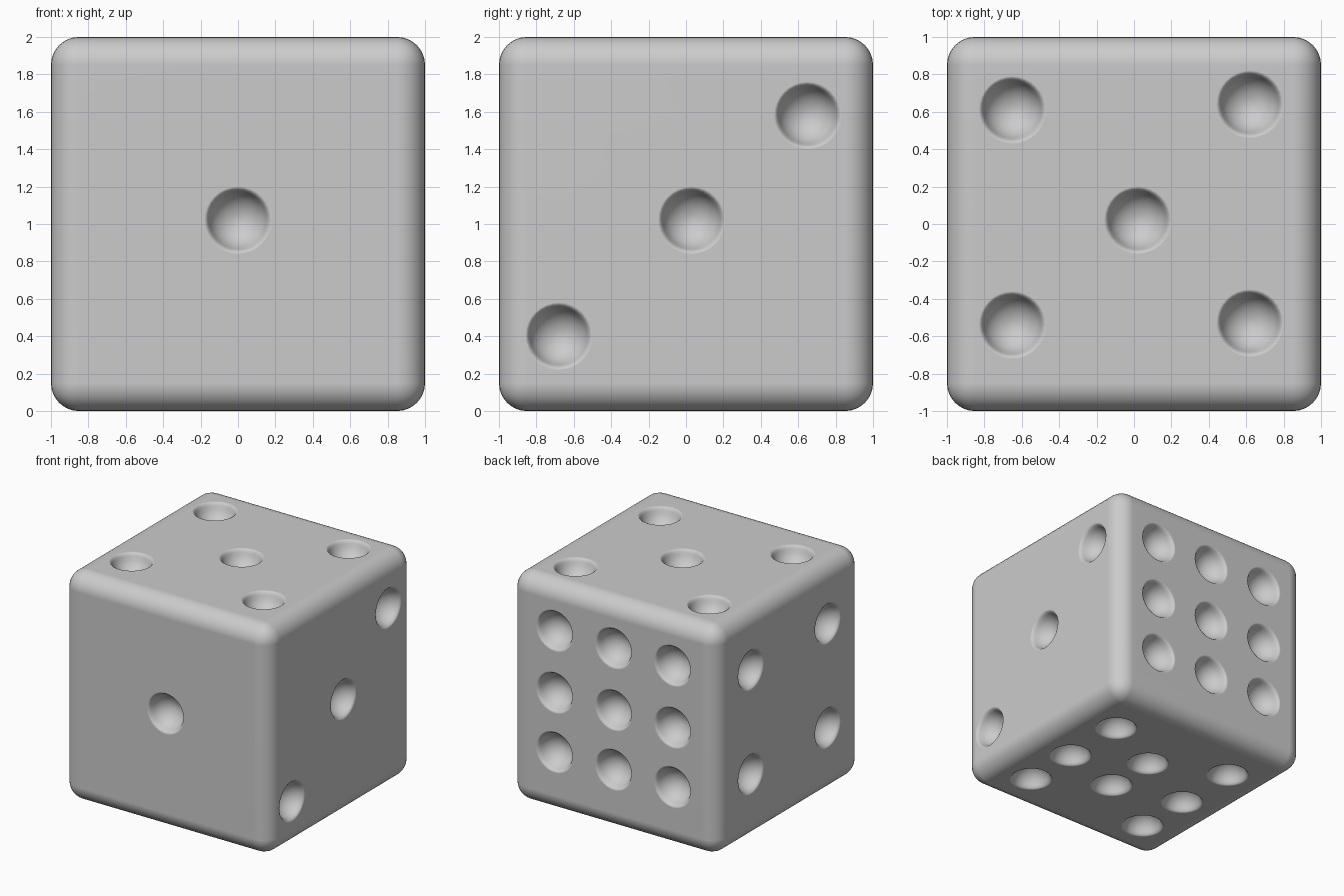
import bpy, bmesh
from math import cos, sin, pi, radians
from mathutils import Vector, Matrix

if "Cube" in bpy.data.objects:
    bpy.data.objects.remove(bpy.data.objects["Cube"])

# Pip centres per face: outward direction -> points on that face
PIPS = {
    (0, -1, 0): [(0, -1, 1.02)],
    (1, 0, 0): [(1, 0.65, 1.58), (1, 0.03, 1.02), (1, -0.68, 0.40)],
    (0, 0, 1): [(-0.65, 0.61, 2), (0.62, 0.64, 2), (0.02, 0.02, 2),
                (-0.65, -0.54, 2), (0.62, -0.53, 2)],
    (0, 1, 0): [(x, 1, z) for x in (-0.57, 0, 0.57) for z in (0.53, 1.05, 1.59)],
    (-1, 0, 0): [(-1, y, z) for y in (-0.53, 0.53) for z in (0.58, 1.49)],
    (0, 0, -1): [(x, y, 0) for x in (-0.59, 0.62) for y in (-0.59, -0.08, 0.51)]
                + [(0.04, -0.24, 0), (0.04, 0.23, 0)],
}

# Pip profile (radius, height): round bowl, softened rim, plug above the surface
BOWL = [(0.16 * sin(a), 0.01 - 0.16 * cos(a))
        for a in [radians(75) * i / 7 for i in range(8)]]
PROFILE = BOWL + [(0.161, -0.018), (0.169, -0.007), (0.185, 0.002), (0.19, 0.06), (0, 0.06)]


def add_pip(bm, point, normal, sides=32):
    """Lathe one closed pip plug, pointing out along the face normal."""
    m = Matrix.Translation(point) @ Vector(normal).to_track_quat('Z', 'Y').to_matrix().to_4x4()
    rings = []
    for r, h in PROFILE:
        n = sides if r > 1e-6 else 1
        rings.append([bm.verts.new(m @ Vector((r * cos(2 * pi * i / n), r * sin(2 * pi * i / n), h)))
                      for i in range(n)])
    for a, b in zip(rings, rings[1:]):
        for i in range(sides):
            j = (i + 1) % sides
            quad = [a[i % len(a)], a[j % len(a)], b[j % len(b)], b[i % len(b)]]
            bm.faces.new(list(dict.fromkeys(quad)))


def make_object(name, bm):
    bmesh.ops.recalc_face_normals(bm, faces=bm.faces[:])
    for f in bm.faces:
        f.smooth = True
    mesh = bpy.data.meshes.new(name)
    bm.to_mesh(mesh)
    bm.free()
    ob = bpy.data.objects.new(name, mesh)
    bpy.context.collection.objects.link(ob)
    return ob


# Rounded cube
bm = bmesh.new()
bmesh.ops.create_cube(bm, size=2, matrix=Matrix.Translation((0, 0, 1)))
bmesh.ops.bevel(bm, geom=bm.edges[:], offset=0.15, segments=8, profile=0.5, affect='EDGES')
die = make_object("die", bm)

# All pips as one cutter
bm = bmesh.new()
for normal, points in PIPS.items():
    for p in points:
        add_pip(bm, p, normal)
cutter = make_object("pip_cutter", bm)
cutter.hide_render = True
cutter.display_type = 'WIRE'

cut = die.modifiers.new("pips", 'BOOLEAN')
cut.operation = 'DIFFERENCE'
cut.solver = 'EXACT'
cut.object = cutter

# Keep the flat faces flat under smooth shading
die.modifiers.new("clean_shading", 'WEIGHTED_NORMAL')
